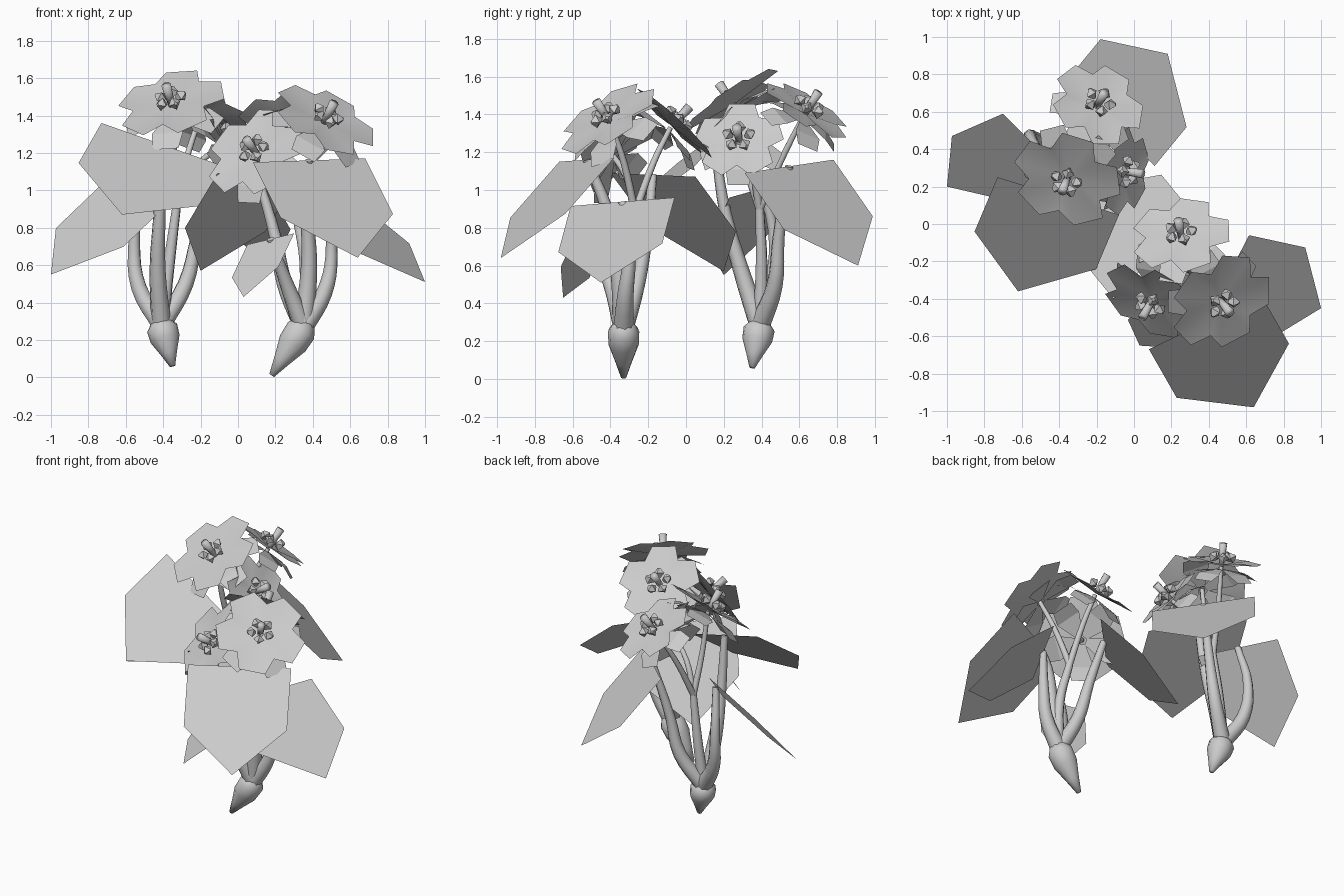
import bpy, bmesh, math
from mathutils import Vector, Matrix

if "Cube" in bpy.data.objects:
    bpy.data.objects.remove(bpy.data.objects["Cube"])

grey = bpy.data.materials.new("plain grey")
grey.use_nodes = True
COLOUR = (0.6, 0.6, 0.6, 1)
grey.diffuse_color = COLOUR
grey.node_tree.nodes["Principled BSDF"].inputs["Base Color"].default_value = COLOUR


def finish(bm, name, smooth=False, place=None):
    mesh = bpy.data.meshes.new(name)
    for f in bm.faces:
        f.smooth = smooth
    bm.to_mesh(mesh)
    bm.free()
    mesh.materials.append(grey)
    ob = bpy.data.objects.new(name, mesh)
    bpy.context.collection.objects.link(ob)
    if place:
        ob.matrix_world = place
    return ob


def frame(origin, normal):
    """Matrix whose local z axis follows the normal."""
    turn = Vector(normal).to_track_quat('Z', 'Y').to_matrix().to_4x4()
    return Matrix.Translation(origin) @ turn


def leaf(name, left, right, tip):
    """Flat five-sided leaf from its two base corners and its tip."""
    left, right, tip = Vector(left), Vector(right), Vector(tip)
    base = (left + right) / 2
    along = (tip - base) * 0.57
    bm = bmesh.new()
    corners = (left, left + along, tip, right + along, right)
    bm.faces.new([bm.verts.new(p) for p in corners])
    finish(bm, name)
    return base


def stem(name, points, thick, thin):
    """Smooth tapering tube through the points."""
    curve = bpy.data.curves.new(name, 'CURVE')
    curve.dimensions = '3D'
    curve.bevel_depth = 1
    curve.bevel_resolution = 2
    curve.resolution_u = 4
    curve.use_fill_caps = True
    spline = curve.splines.new('BEZIER')
    spline.bezier_points.add(len(points) - 1)
    for i, (bp, p) in enumerate(zip(spline.bezier_points, points)):
        bp.co = p
        bp.handle_left_type = bp.handle_right_type = 'AUTO'
        bp.radius = thick + (thin - thick) * i / (len(points) - 1)
    curve.materials.append(grey)
    ob = bpy.data.objects.new(name, curve)
    bpy.context.collection.objects.link(ob)


def bulb(name, tip, top):
    """Pointed bulb, lathed along its own axis."""
    tip, top = Vector(tip), Vector(top)
    length = (top - tip).length
    profile = ((0, 0.015), (0.32, 0.045), (0.66, 0.08), (0.93, 0.083), (1.12, 0.045))
    bm = bmesh.new()
    rings = []
    for h, r in profile:
        rings.append([bm.verts.new((r * math.cos(a), r * math.sin(a), h * length))
                      for a in (math.tau * k / 12 for k in range(12))])
    for low, high in zip(rings, rings[1:]):
        for k in range(12):
            n = (k + 1) % 12
            bm.faces.new((low[k], low[n], high[n], high[k]))
    bm.faces.new(rings[0][::-1])
    bm.faces.new(rings[-1])
    finish(bm, name, True, frame(tip, top - tip))


def flower(name, centre, normal, spin, size):
    """Five joined petals, a drooping under layer, anthers and a pistil."""
    place = frame(centre, normal) @ Matrix.Rotation(math.radians(spin), 4, 'Z')

    def polar(r, degrees, z):
        a = math.radians(degrees)
        return (r * math.cos(a), r * math.sin(a), z)

    # upper petals
    bm = bmesh.new()
    middle = bm.verts.new((0, 0, -0.03))
    rim = []
    for k in range(5):
        for turn, r, z in ((-36, 0.19, 0.0), (-17, 0.27, -0.01), (17, 0.27, -0.01)):
            rim.append(bm.verts.new(polar(r * size, 72 * k + turn, z)))
    for a, b in zip(rim, rim[1:] + rim[:1]):
        bm.faces.new((middle, a, b))
    finish(bm, name + "_petals", True, place)

    # under petals
    bm = bmesh.new()
    for k in range(5):
        mid = 72 * k + 36
        outline = ((0.03, -40, -0.06), (0.18, -26, -0.08), (0.25, -15, -0.12),
                   (0.25, 15, -0.12), (0.18, 26, -0.08), (0.03, 40, -0.06))
        v = [bm.verts.new(polar(r * size, mid + t, z)) for r, t, z in outline]
        bm.faces.new((v[0], v[1], v[4], v[5]))
        bm.faces.new((v[1], v[2], v[3], v[4]))
    finish(bm, name + "_under_petals", False, place)

    # anthers around the centre
    bm = bmesh.new()
    for k in range(5):
        spot = Matrix.Translation(polar(0.06, 72 * k, 0.02))
        lean = Matrix.Rotation(math.radians(72 * k), 4, 'Z') @ Matrix.Rotation(1.1, 4, 'Y')
        for end in (1, -1):
            shift = Matrix.Translation((0, 0, 0.015 * end))
            low, high = (0.036, 0.01) if end > 0 else (0.01, 0.036)
            bmesh.ops.create_cone(bm, cap_ends=True, segments=4, radius1=low,
                                  radius2=high, depth=0.03,
                                  matrix=spot @ lean @ shift)
    finish(bm, name + "_anthers", False, place)

    # pistil
    bm = bmesh.new()
    bmesh.ops.create_cone(bm, cap_ends=True, segments=8, radius1=0.018, radius2=0.026,
                          depth=0.14, matrix=Matrix.Translation((0, 0, 0.04)))
    finish(bm, name + "_pistil", True, place)
    return Vector(centre) - Vector(normal).normalized() * 0.04


def plant(name, tip, top, trunk, leaves, flowers):
    bulb(name + "_bulb", tip, top)
    top = Vector(top)
    stem(name + "_flower_trunk", (top, *trunk), 0.04, 0.024)
    for i, (corners, bend) in enumerate(leaves):
        end = leaf(f"{name}_leaf_{i + 1}", *corners)
        stem(f"{name}_leaf_stem_{i + 1}", (top, *bend, end), 0.054, 0.022)
    for i, (centre, normal, spin, size, bend) in enumerate(flowers):
        end = flower(f"{name}_flower_{i + 1}", centre, normal, spin, size)
        stem(f"{name}_flower_stem_{i + 1}", (trunk[-1], bend, end), 0.022, 0.014)


plant("rear_plant", (-0.35, 0.35, 0.06), (-0.41, 0.39, 0.28),
      trunk=((-.37, .4, .6), (-.33, .39, .9)),
      leaves=(
          (((-.73, .25, 1.36), (-.08, .05, 1.13), (-.62, -.36, .87)),
           ((-.43, .29, .58), (-.42, .21, .87))),
          (((-.7, .59, 1.06), (-.34, .23, .96), (-1, .2, .55)),
           ((-.53, .45, .48), (-.555, .47, .72))),
          (((.11, .31, 1.09), (-.35, .78, 1.16), (.18, .91, .6)),
           ((-.28, .47, .5), (-.22, .49, .75))),
      ),
      flowers=(
          ((-.36, .235, 1.475), (-.22, -.55, .8), 24, 1.1, (-.34, .31, 1.15)),
          ((-.19, .645, 1.43), (.3, .5, .8), 54, 0.95, (-.28, .5, 1.15)),
          ((-.045, .28, 1.27), (.82, -.1, .55), 18, 0.88, (-.25, .35, 1.1)),
      ))

plant("front_plant", (0.18, -0.33, 0.01), (0.35, -0.33, 0.27),
      trunk=((.36, -.31, .6), (.31, -.27, .88)),
      leaves=(
          (((.08, -.67, 1.15), (.68, -.38, 1.17), (.64, -.98, .64)),
           ((.38, -.36, .6), (.37, -.42, .9))),
          (((.33, -.61, .915), (.615, -.06, .96), (1, -.45, .51)),
           ((.46, -.32, .45), (.5, -.3, .65))),
          (((.32, .05, 1.07), (-.11, -.4, 1.09), (-.2, .2, .57)),
           ((.25, -.26, .5), (.2, -.21, .75))),
          (((.3, -.58, .77), (.05, -.43, .71), (.03, -.65, .43)),
           ((.26, -.4, .5),)),
      ),
      flowers=(
          ((.25, -.055, 1.36), (-.12, .67, .73), 30, 1.0, (.28, -.17, 1.15)),
          ((.09, -.42, 1.21), (-.4, -.7, .55), 15, 1.05, (.22, -.32, 1.08)),
          ((.47, -.42, 1.385), (.4, -.5, .77), 40, 1.08, (.39, -.33, 1.15)),
      ))
